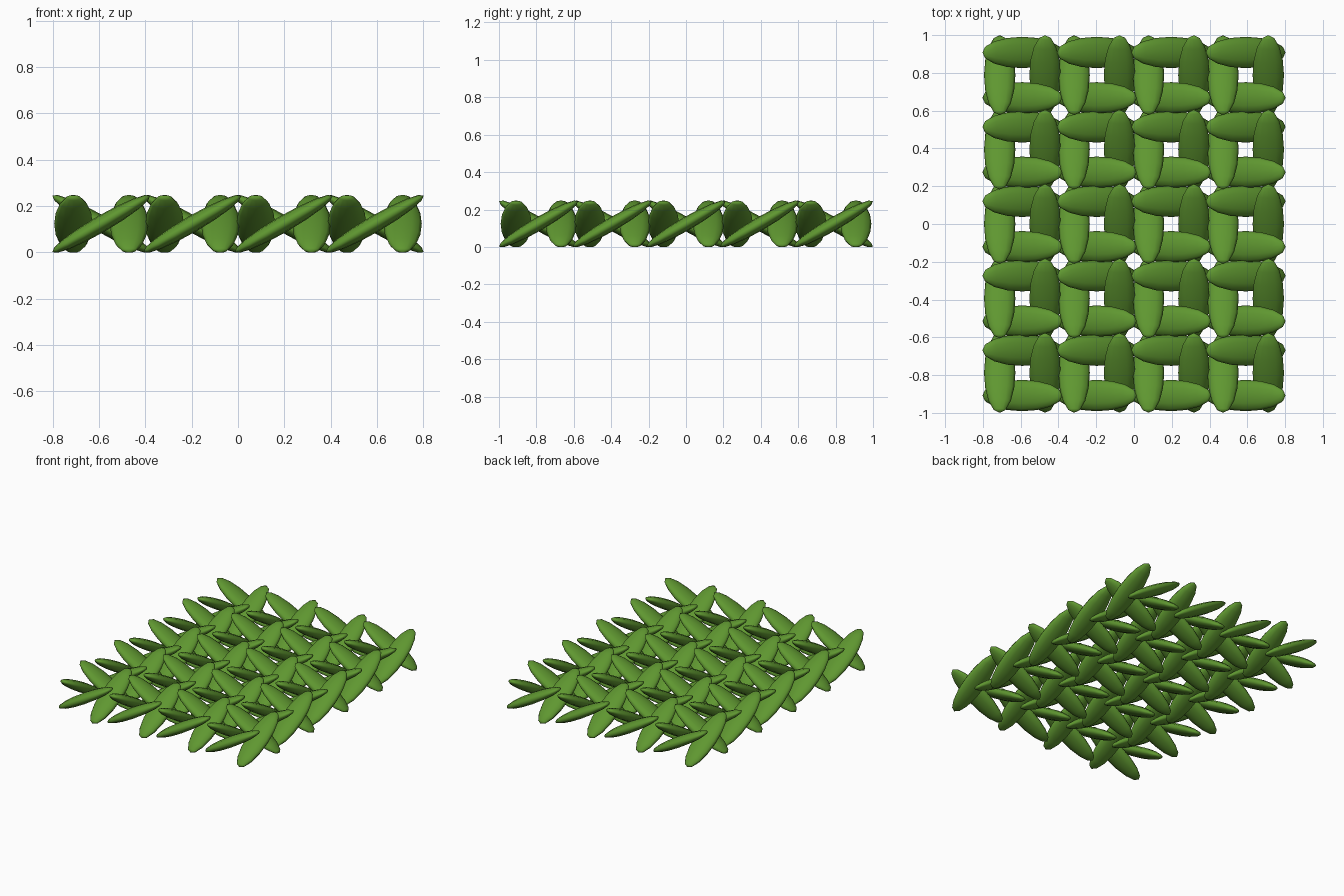
import bpy, bmesh, math
from mathutils import Matrix

if "Cube" in bpy.data.objects:
    bpy.data.objects.remove(bpy.data.objects["Cube"])

PITCH = 0.394              # spacing of the woven cells
COLS, ROWS = 4, 5
HALF_LENGTH, HALF_WIDTH, HALF_THICK = 0.244, 0.083, 0.036
OFFSET = 0.12              # strand distance from the cell centre
TILT = math.radians(30)
MID_Z = 0.123

green = bpy.data.materials.new("leaf green")
green.diffuse_color = (0.115, 0.31, 0.03, 1)
green.use_nodes = True
green.node_tree.nodes["Principled BSDF"].inputs["Base Color"].default_value = green.diffuse_color


def strand(name, turn):
    """Tilted flat spindle on one side of a cell, repeated over the whole mat."""
    bm = bmesh.new()
    bmesh.ops.create_uvsphere(bm, u_segments=12, v_segments=8, radius=1)
    # poles along x, flattened, raised at the +x end, moved to the front side
    shape = (Matrix.Translation((0, -OFFSET, 0))
             @ Matrix.Rotation(-TILT, 4, 'Y')
             @ Matrix.Diagonal((HALF_LENGTH, HALF_WIDTH, HALF_THICK, 1))
             @ Matrix.Rotation(math.pi / 2, 4, 'Y'))
    centre = Matrix.Translation((-PITCH * (COLS - 1) / 2, -PITCH * (ROWS - 1) / 2, MID_Z))
    bm.transform(centre @ Matrix.Rotation(turn, 4, 'Z') @ shape)
    for f in bm.faces:
        f.smooth = True
    mesh = bpy.data.meshes.new(name)
    bm.to_mesh(mesh)
    bm.free()
    mesh.materials.append(green)
    obj = bpy.data.objects.new(name, mesh)
    bpy.context.collection.objects.link(obj)
    for label, count, step in (("columns", COLS, (PITCH, 0, 0)), ("rows", ROWS, (0, PITCH, 0))):
        arr = obj.modifiers.new(label, 'ARRAY')
        arr.count = count
        arr.use_relative_offset = False
        arr.use_constant_offset = True
        arr.constant_offset_displace = step


# four strands chase each other around every square opening
for i, side in enumerate(("front", "right", "back", "left")):
    strand(side + "_strands", i * math.pi / 2)
